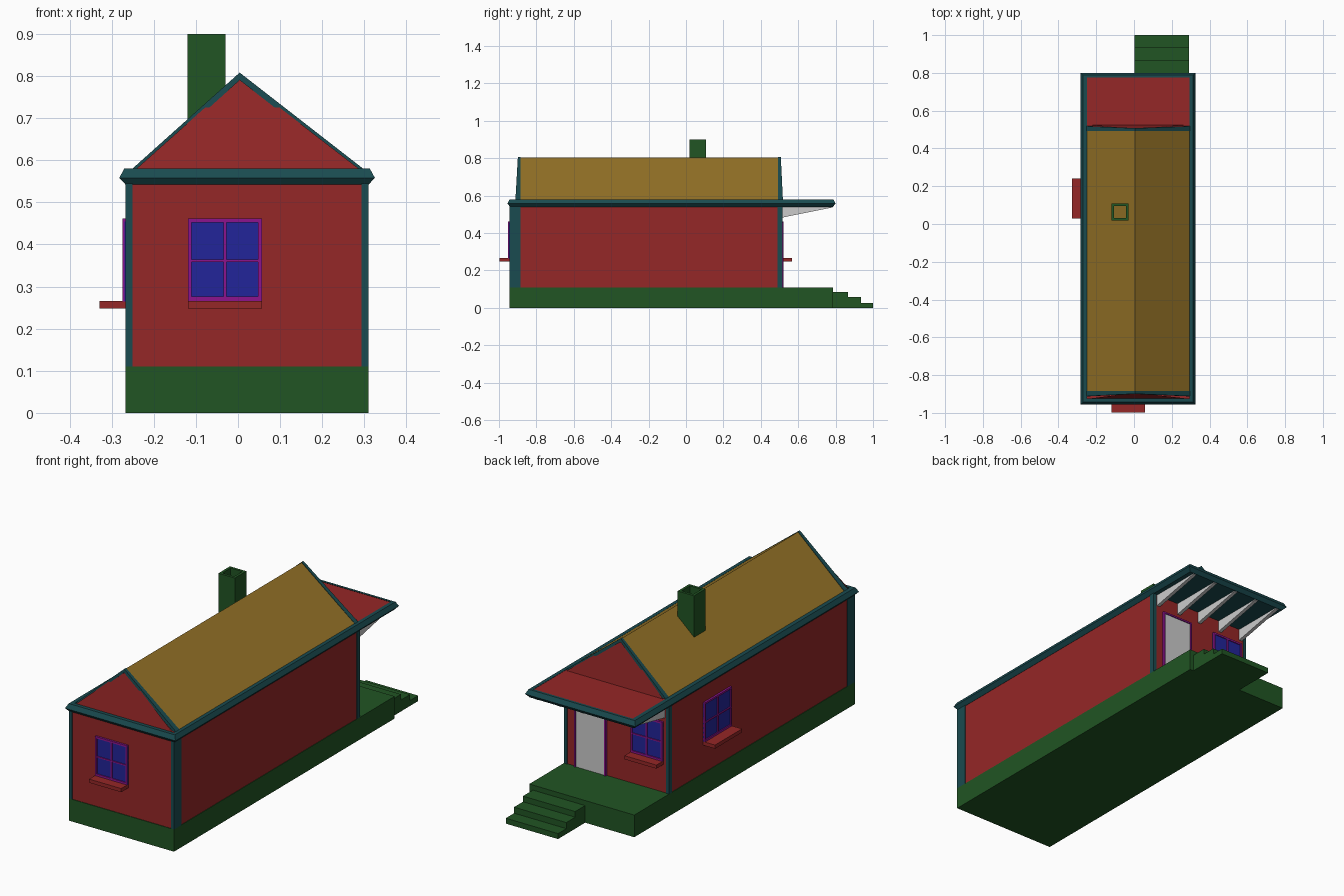
import bpy
from mathutils import Vector

if "Cube" in bpy.data.objects:
    bpy.data.objects.remove(bpy.data.objects["Cube"])


def material(name, rgb):
    m = bpy.data.materials.new(name)
    m.diffuse_color = (*rgb, 1)
    m.use_nodes = True
    m.node_tree.nodes["Principled BSDF"].inputs["Base Color"].default_value = m.diffuse_color
    return m


RED = material("red_siding", (.3, .02, .02))
BROWN = material("roof_brown", (.3, .17, .02))
GREEN = material("base_green", (.015, .09, .017))
TEAL = material("trim_teal", (.01, .07, .08))
PURPLE = material("frame_purple", (.27, .007, .27))
BLUE = material("glass_blue", (.016, .018, .32))


def mesh(name, verts, faces, mat=None):
    me = bpy.data.meshes.new(name)
    me.from_pydata(verts, [], faces)
    if mat:
        me.materials.append(mat)
    ob = bpy.data.objects.new(name, me)
    bpy.context.collection.objects.link(ob)
    # consistent outward normals
    import bmesh
    bm = bmesh.new()
    bm.from_mesh(me)
    bmesh.ops.recalc_face_normals(bm, faces=bm.faces)
    bm.to_mesh(me)
    bm.free()
    return ob


def loft(name, rings, mat=None, cap_start=True, cap_end=True, closed=False):
    n = len(rings[0])
    verts = [p for r in rings for p in r]
    k = len(rings)
    faces = []
    for a in range(k if closed else k - 1):
        b = (a + 1) % k
        for i in range(n):
            j = (i + 1) % n
            faces.append((a * n + i, a * n + j, b * n + j, b * n + i))
    if cap_start and not closed:
        faces.append(tuple(range(n)))
    if cap_end and not closed:
        faces.append(tuple(range((k - 1) * n, k * n)))
    return mesh(name, verts, faces, mat)


def rect(x0, x1, y0, y1, z):
    return [(x0, y0, z), (x1, y0, z), (x1, y1, z), (x0, y1, z)]


def box(name, x0, x1, y0, y1, z0, z1, mat=None):
    return loft(name, [rect(x0, x1, y0, y1, z0), rect(x0, x1, y0, y1, z1)], mat)


# Foundation, porch floor and steps
X0, X1, Y0, Y1 = -.267, .31, -.945, .515
box("foundation", X0, X1, Y0, .787, 0, .11, GREEN)
for i, (y, z) in enumerate([(.865, .085), (.935, .057), (1.0, .027)]):
    box(f"step_{i + 1}", .003, .29, .785, y, 0, z, GREEN)

# Walls and corner posts
box("walls", X0 + .003, X1 - .003, Y0 + .003, Y1 - .003, .11, .545, RED)
for side, xa, xb in (("left", X0, X0 + .017), ("right", X1 - .017, X1)):
    box(f"front_{side}_post", xa, xb, Y0, Y0 + .06, .11, .545, TEAL)
    box(f"back_{side}_post", xa, xb, Y1 - .025, Y1, .11, .545, TEAL)

# Pointed eave moulding, closed below and open above
loft("eave_moulding", [rect(-.265, .308, -.94, .785, .54),
                       rect(-.282, .325, -.955, .80, .558),
                       rect(-.27, .313, -.943, .788, .58),
                       rect(-.25, .295, -.925, .775, .58)], TEAL, cap_end=False)
mesh("porch_roof", rect(-.25, .295, .49, .775, .579), [(0, 1, 2, 3)], RED)

# Main roof
L, A, R = (-.25, .578), (.004, .805), (.297, .578)
mesh("main_roof", [(x, y, z) for y in (-.89, .50) for x, z in (L, A, R)],
     [(0, 1, 4, 3), (1, 2, 5, 4)], BROWN)

# Gable panels with their sloping rake boards
outer = [(-.254, .577), (.004, .808), (.301, .577)]
inner = [(.277, .577), (.004, .79), (-.232, .577)]
for name, base, top, back, p_base, p_top in (
        ("front", -.912, -.899, -.884, -.925, -.893),
        ("back", .518, .507, .493, .525, .50)):
    def lean(z):
        return base + (top - base) * (z - .577) / .23
    loft(f"{name}_rake_boards", [[(x, lean(z), z) for x, z in outer + inner],
                                 [(x, back, z) for x, z in outer + inner]], TEAL)
    mesh(f"{name}_gable", [(-.242, p_base, .579), (.288, p_base, .579),
                           (.004, p_top, .798)], [(0, 1, 2)], RED)


# Hollow chimney whose foot follows the roof slope
def roof_z(x):
    return L[1] + (x - L[0]) * (A[1] - L[1]) / (A[0] - L[0])


def chimney_ring(inset, z=None):
    return [(x, y, roof_z(x) - .004 if z is None else z)
            for x, y, _ in rect(-.12 + inset, -.03 - inset, .018 + inset, .108 - inset, 0)]


loft("chimney", [chimney_ring(0), chimney_ring(0, .9),
                 chimney_ring(.013, .9), chimney_ring(.013)], GREEN, closed=True)


# Boxes placed on a wall: u along the wall, d outward, z up
def wall_box(name, wall, u0, u1, d0, d1, z0, z1, mat=None):
    if wall == "front":
        return box(name, u0, u1, Y0 - d1, Y0 - d0, z0, z1, mat)
    if wall == "back":
        return box(name, u0, u1, Y1 + d0, Y1 + d1, z0, z1, mat)
    return box(name, X0 - d1, X0 - d0, u0, u1, z0, z1, mat)


def window(wall, u0, u1):
    def bar(part, a, b, z0, z1):
        wall_box(f"{wall}_window_{part}", wall, a, b, -.01, .007, z0, z1, PURPLE)
    mid = (u0 + u1) / 2
    wall_box(f"{wall}_window_glass", wall, u0, u1, -.01, .002, .265, .455, BLUE)
    bar("left_jamb", u0, u0 + .009, .265, .461)
    bar("right_jamb", u1 - .009, u1, .265, .461)
    bar("head", u0 + .009, u1 - .009, .452, .461)
    bar("bottom_rail", u0 + .009, u1 - .009, .265, .276)
    bar("mullion", mid - .004, mid + .004, .276, .452)
    bar("left_crossbar", u0 + .009, mid - .004, .358, .364)
    bar("right_crossbar", mid + .004, u1 - .009, .358, .364)
    wall_box(f"{wall}_window_sill", wall, u0, u1, -.01,
             .062 if wall == "left" else .053, .248, .266, RED)


window("front", -.119, .057)
window("back", -.235, -.06)
window("left", .03, .242)

# Door and frame
wall_box("door", "back", .084, .243, -.01, .002, .11, .452)
wall_box("door_left_jamb", "back", .076, .084, -.01, .007, .11, .46, PURPLE)
wall_box("door_right_jamb", "back", .243, .251, -.01, .007, .11, .46, PURPLE)
wall_box("door_head", "back", .084, .243, -.01, .007, .452, .46, PURPLE)

# Tapered porch brackets
for i in range(5):
    x = -.235 + i * .128
    loft(f"porch_bracket_{i + 1}",
         [[(x + s, .51, .542), (x + s, .51, .482), (x + s, .782, .537), (x + s, .782, .542)]
          for s in (-.009, .009)])
